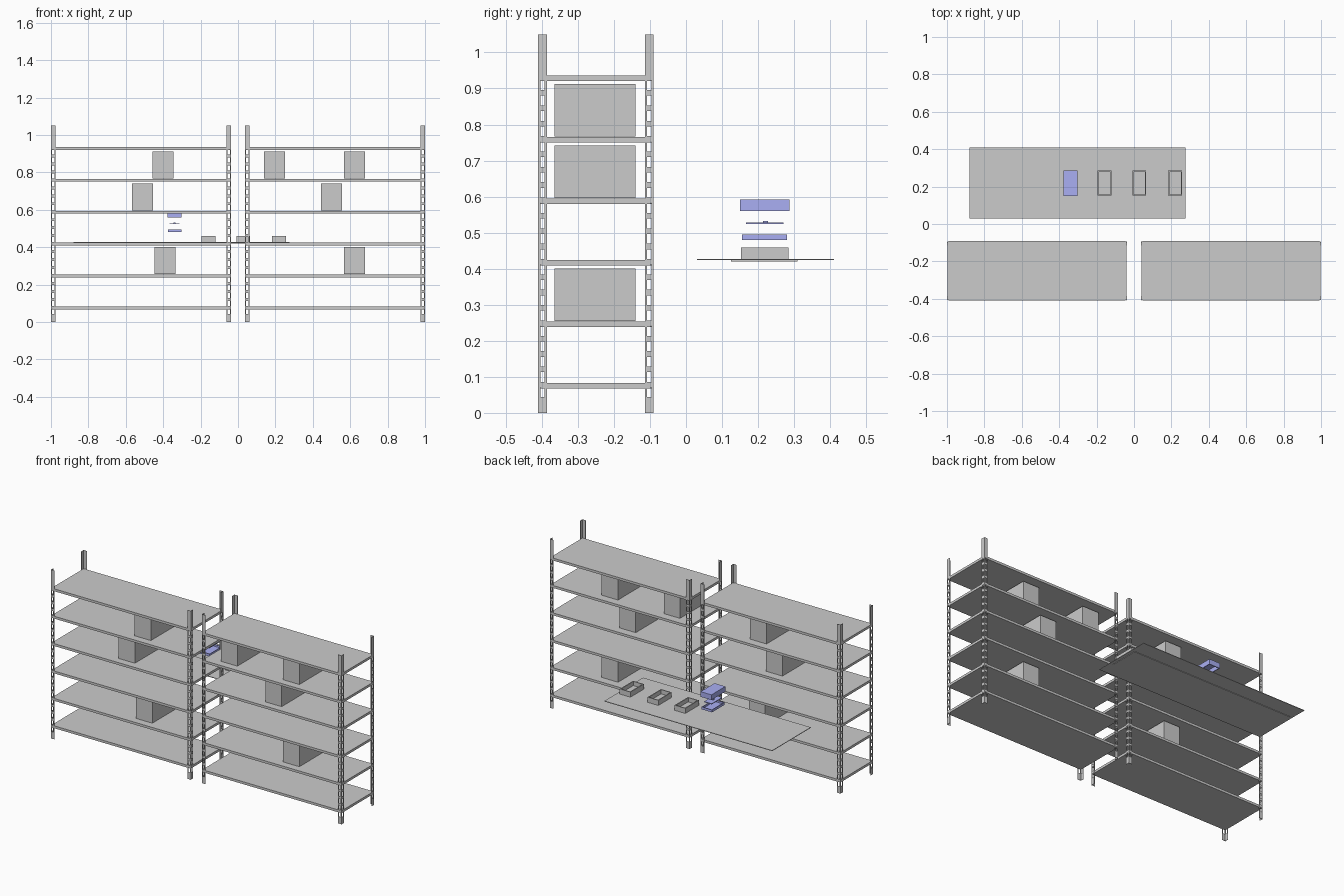
import bpy, bmesh

if "Cube" in bpy.data.objects:
    bpy.data.objects.remove(bpy.data.objects["Cube"])

blue = bpy.data.materials.new("blue_plastic")
blue.diffuse_color = (0.4, 0.43, 0.9, 1)
blue.use_nodes = True
blue.node_tree.nodes["Principled BSDF"].inputs["Base Color"].default_value = blue.diffuse_color


def finish(bm, name, mat=None):
    me = bpy.data.meshes.new(name)
    bm.to_mesh(me)
    bm.free()
    ob = bpy.data.objects.new(name, me)
    bpy.context.collection.objects.link(ob)
    if mat:
        me.materials.append(mat)
    return ob


def box_bm(x0, x1, y0, y1, z0, z1):
    bm = bmesh.new()
    bmesh.ops.create_cube(bm, size=1)
    for v in bm.verts:
        v.co = ((x0 + x1) / 2 + v.co.x * (x1 - x0),
                (y0 + y1) / 2 + v.co.y * (y1 - y0),
                (z0 + z1) / 2 + v.co.z * (z1 - z0))
    return bm


def box(name, *dims, mat=None):
    return finish(box_bm(*dims), name, mat)


def tray(name, *dims, wall=0.006, depth=0.02, side=1, mat=None):
    """Box hollowed from the top (side=1) or from underneath (side=-1)."""
    bm = box_bm(*dims)
    bm.normal_update()
    f = next(f for f in bm.faces if f.normal.z * side > 0.9)
    bmesh.ops.inset_region(bm, faces=[f], thickness=wall)
    r = bmesh.ops.extrude_face_region(bm, geom=[f])
    vs = [g for g in r["geom"] if isinstance(g, bmesh.types.BMVert)]
    bmesh.ops.translate(bm, vec=(0, 0, -side * depth), verts=vs)
    if f.is_valid:
        bmesh.ops.delete(bm, geom=[f], context='FACES_ONLY')
    bmesh.ops.recalc_face_normals(bm, faces=bm.faces[:])
    return finish(bm, name, mat)


def post(name, x, y, dx, dy):
    """Slotted angle upright; its outer corner is at x, y."""
    prof = [(.024, 0), (.018, 0), (.006, 0), (0, 0), (0, .006), (0, .018), (0, .024)]
    rows = [0]
    for k in range(21):
        c = 0.057 + k * 0.0426
        rows += [c - .0135, c + .0135]
    rows.append(1.05)
    bm = bmesh.new()
    grid = [[bm.verts.new((x + dx * a, y + dy * b, z)) for a, b in prof] for z in rows]
    for r in range(len(rows) - 1):
        for c in range(len(prof) - 1):
            if r % 2 == 1 and c in (1, 4):
                continue
            q = [grid[r][c], grid[r][c + 1], grid[r + 1][c + 1], grid[r + 1][c]]
            bm.faces.new(q[::-1] if dx * dy > 0 else q)
    ob = finish(bm, name)
    m = ob.modifiers.new("thickness", 'SOLIDIFY')
    m.thickness = 0.002
    m.offset = -1


# Shelving units
Y0, Y1 = -0.41, -0.09
TOPS = [0.083 + 0.1705 * i for i in range(6)]
for side, xa, xb in (("left", -1.0, -0.038), ("right", 0.038, 1.0)):
    for x, dx in ((xa, 1), (xb, -1)):
        for y, dy in ((Y0, 1), (Y1, -1)):
            post(f"{side}_post", x, y, dx, dy)
    for z in TOPS:
        bm = box_bm(xa + .002, xb - .002, Y0 + .002, Y1 - .002, z - .015, z)
        up = [e for e in bm.edges if abs(e.verts[0].co.z - e.verts[1].co.z) > .01]
        bmesh.ops.bevel(bm, geom=up, offset=0.006, segments=1, affect='EDGES')
        finish(bm, f"{side}_shelf")

# Stored boxes: centre x, shelf index
for x, i in ((-.40, 4), (-.51, 3), (-.39, 1), (.195, 4), (.622, 4), (.50, 3), (.622, 1)):
    z = TOPS[i] + 0.002
    box("storage_box", x - .056, x + .056, -.365, -.14, z, z + .145)

# Work surface with a thin backing plate
box("work_surface", -.88, .275, .03, .41, .4235, .427)
box("surface_backing", -.86, .255, .125, .31, .4205, .4236)

# Open bins on the work surface
for x in (-.158, .028, .22):
    tray("open_bin", x - .037, x + .037, .153, .285, .427, .459, wall=.008, depth=.026)

# Exploded enclosure
tray("enclosure_base", -.375, -.303, .155, .28, .48, .495, wall=.006, depth=.011, mat=blue)
box("circuit_board", -.366, -.314, .167, .27, .5235, .5275, mat=blue)
box("board_component", -.346, -.334, .214, .228, .5275, .533, mat=blue)
tray("enclosure_cover", -.376, -.301, .15, .287, .56, .592, wall=.006, depth=.027, side=-1, mat=blue)
